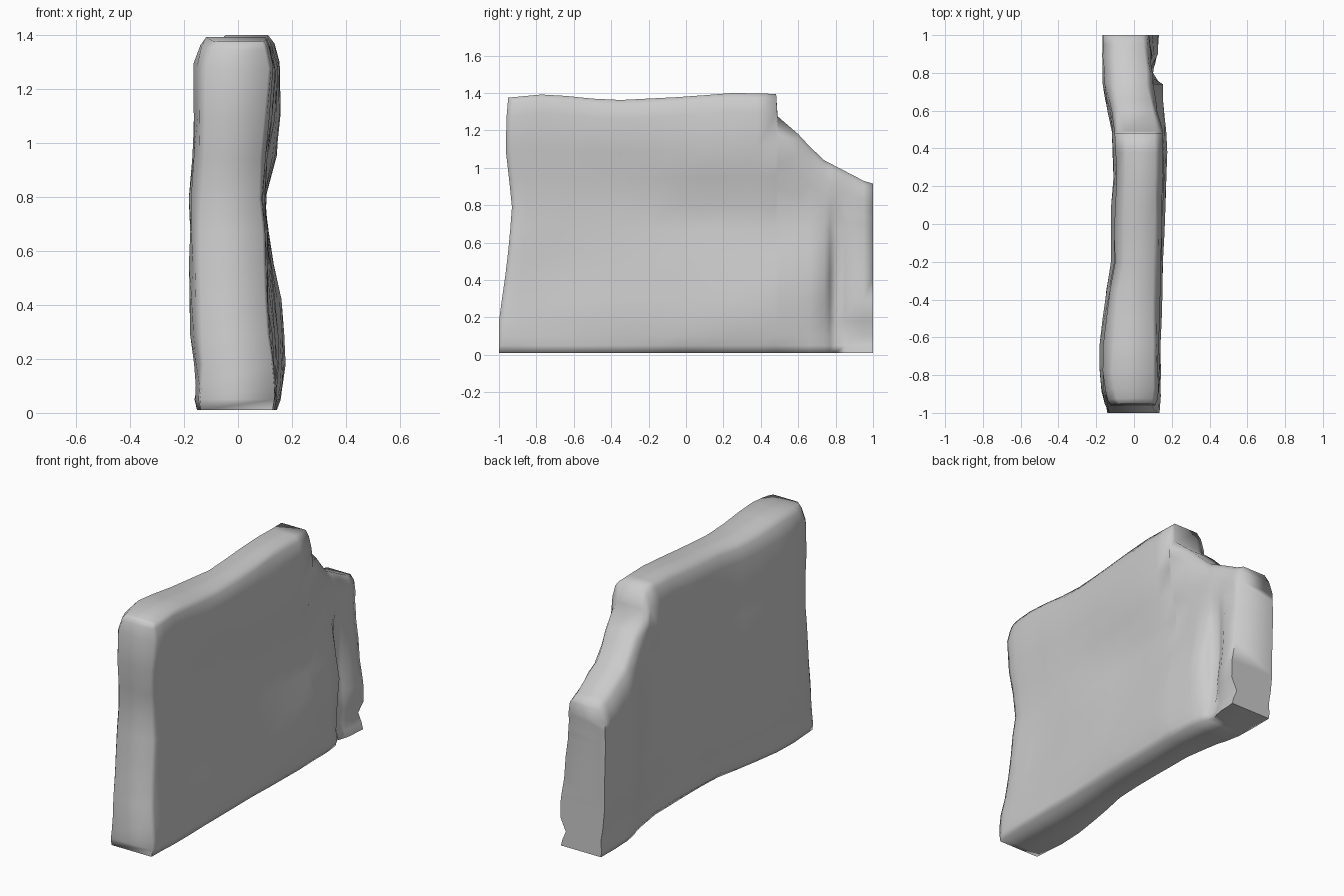
import bpy, bmesh, random

if "Cube" in bpy.data.objects:
    bpy.data.objects.remove(bpy.data.objects["Cube"])

random.seed(4)


def curve(points, t):
    """Straight-line interpolation through (position, value) pairs."""
    if t <= points[0][0]:
        return points[0][1]
    for (a, va), (b, vb) in zip(points, points[1:]):
        if t <= b:
            return va + (vb - va) * (t - a) / (b - a)
    return points[-1][1]


# outline of the broken slab seen from the side
TOP = [(-1, 1.375), (-.76, 1.395), (-.4, 1.36), (0, 1.38), (.25, 1.4), (.482, 1.395),
       (.49, 1.275), (.6, 1.18), (.72, 1.05), (.97, .92), (1, .915)]
FRONT = [(0, -1), (.2, -1), (.35, -.975), (.6, -.945), (.8, -.93), (1.15, -.97), (1.38, -.95)]
# left face: bulge along the length and up the height
LEFT_Y = [(-1, .165), (-.8, .18), (-.58, .178), (-.35, .148), (-.2, .12), (0, .122),
          (.3, .108), (.5, .118), (.73, .165), (1, .165)]
LEFT_Z = [(0, .16), (.13, .145), (.25, .175), (.8, .18), (1.05, .155), (1.2, .16), (1.4, .155)]
# right face: weathered cross-sections, each row read at the heights in RIGHT_Z
RIGHT_Z = (0, .1, .2, .42, .6, .78, .95, 1.15, 1.4)
RIGHT = [(-.97, (.14, .14, .13, .115, .11, .09, .1, .115, .135)),
         (-.65, (.14, .14, .14, .105, .095, .1, .105, .13, .135)),
         (-.3, (.14, .145, .15, .135, .115, .098, .105, .14, .135)),
         (.1, (.145, .16, .165, .14, .11, .085, .14, .16, .14)),
         (.45, (.15, .165, .178, .16, .12, .1, .14, .16, .145)),
         (.74, (.14, .135, .14, .15, .12, .1, .1, .1, .1)),
         (.8, (.11, .09, .08, .06, .065, .085, .1, .1, .1)),
         (.9, (.13, .1, .13, .115, .1, .09, .09, .09, .09)),
         (1, (.14, .095, .14, .11, .088, .076, .08, .08, .08))]

STATIONS = [-1, -.97, -.91, -.8, -.65, -.5, -.35, -.2, -.05, .1, .25, .38, .482, .49,
            .6, .66, .74, .77, .8, .85, .9, .95, 1]
LOW = [.01, .05, .1, .18, .29, .42, .55, .67]
LEVELS = len(LOW) + 6
jitter = {}


def wobble(side, k, y):
    """Small roughness, shared by stations that almost coincide."""
    return jitter.setdefault((side, k, round(y + .01, 1)), random.uniform(-.004, .004))


def right_face(y, z):
    return curve([(s, curve(list(zip(RIGHT_Z, row)), z)) for s, row in RIGHT], y)


def ring(bm, i, y):
    top = curve(TOP, y)
    high = top - .1
    levels = LOW + [.67 + (high - .67) * f for f in (.2, .45, .7, 1)] + [top - .03, top]
    edge = .025 if i == 0 else .008 if i == 1 else 0
    pull = max(0, min(1, (-.6 - y) / .4))
    left, right = [], []
    for k, z in enumerate(levels):
        inset = {0: .012, LEVELS - 2: .02, LEVELS - 1: .046}.get(k, 0)
        end = edge * min(1, z / .3)
        under = .03 * max(0, 1 - abs(y) / .8) if k == 0 else 0
        yy = y + (curve(FRONT, z) + 1) * pull
        l = curve(LEFT_Y, y) - .8 * (.18 - curve(LEFT_Z, z))
        r = right_face(y, z)
        left.append(bm.verts.new((-l + inset + end + under + wobble(0, k, y), yy, z)))
        right.append(bm.verts.new((r - inset * .7 - end * .6 + wobble(1, k, y), yy, z)))
    return left, right


def build_slab():
    bm = bmesh.new()
    rings = [ring(bm, i, y) for i, y in enumerate(STATIONS)]
    n = LEVELS
    for (la, ra), (lb, rb) in zip(rings, rings[1:]):
        for k in range(n - 1):
            bm.faces.new((la[k], la[k + 1], lb[k + 1], lb[k]))
            bm.faces.new((ra[k], rb[k], rb[k + 1], ra[k + 1]))
        bm.faces.new((la[-1], ra[-1], rb[-1], lb[-1]))
        bm.faces.new((la[0], lb[0], rb[0], ra[0]))
    # end faces
    for l, r in (rings[0], rings[-1]):
        for k in range(n - 1):
            bm.faces.new((l[k], r[k], r[k + 1], l[k + 1]))
    bmesh.ops.recalc_face_normals(bm, faces=bm.faces)
    mesh = bpy.data.meshes.new("broken_stone_slab")
    bm.to_mesh(mesh)
    bm.free()
    obj = bpy.data.objects.new("broken_stone_slab", mesh)
    bpy.context.collection.objects.link(obj)
    bpy.context.view_layer.objects.active = obj
    obj.select_set(True)
    bpy.ops.object.shade_smooth_by_angle(angle=1.5)
    return obj


build_slab()
